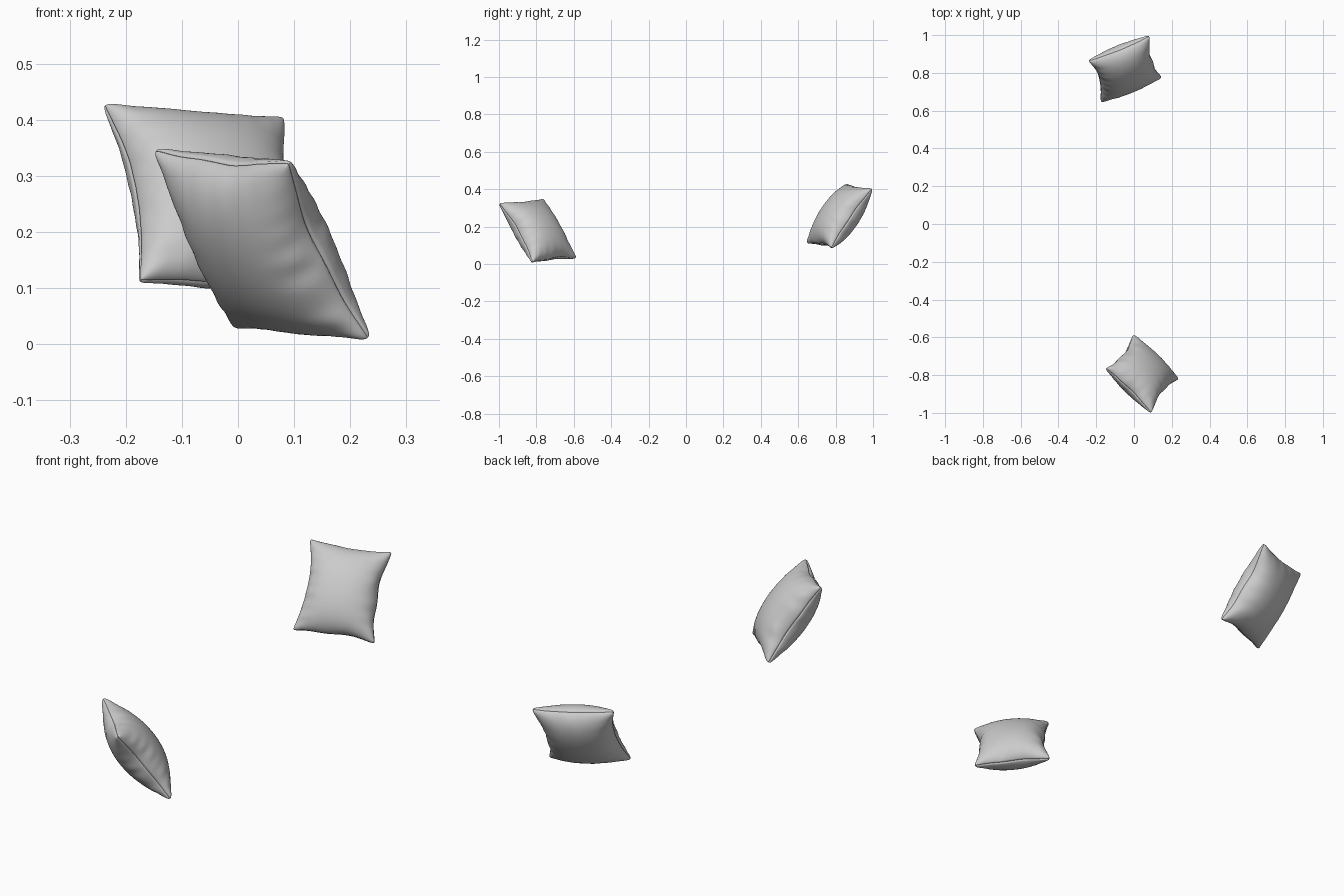
import bpy, bmesh, math, random
from mathutils import Vector, Matrix

if "Cube" in bpy.data.objects:
    bpy.data.objects.remove(bpy.data.objects["Cube"])

N = 56            # grid resolution of each pillow face
HALF_T = 0.092    # half thickness


def smooth_noise(rng, lo, hi, count):
    """Sum of random sines, used for puckers along a seam."""
    waves = [(rng.uniform(lo, hi), rng.uniform(0, 6.28)) for _ in range(count)]
    return lambda p: sum(math.sin(f * p + o) for f, o in waves) / count


def pillow(name, centre, along, down, width, height, seed):
    rng = random.Random(seed)
    # local frame: width axis, length axis, thickness axis
    u = Vector(along).normalized()
    v = Vector(down)
    v = (v - u * v.dot(u)).normalized()
    w = u.cross(v)
    frame = Matrix((u, v, w)).transposed()
    puckers = [[smooth_noise(rng, 9, 26, 4) for _ in range(4)] for _ in range(2)]
    sway = [smooth_noise(rng, 3, 8, 3) for _ in range(4)]

    bm = bmesh.new()
    for face, side in enumerate((1, -1)):
        rows = []
        for i in range(N + 1):
            row = []
            for j in range(N + 1):
                # cosine spacing packs vertices near the seam
                s = -math.cos(math.pi * i / N)
                t = -math.cos(math.pi * j / N)
                a, b = max(0, 1 - s * s), max(0, 1 - t * t)
                # seam edges pulled inward, leaving pointed corners
                x = s * width / 2 * (1 - 0.19 * b ** 0.8 * abs(s) ** 1.5)
                y = t * height / 2 * (1 - 0.10 * a ** 0.8 * abs(t) ** 1.5)
                es, et = abs(s) ** 10, abs(t) ** 10
                x += 0.006 * sway[0 if s < 0 else 1](t) * es * b
                y += 0.005 * sway[2 if t < 0 else 3](s) * et * a
                # blunt corner tips
                c = (abs(s) * abs(t)) ** 14
                x -= math.copysign(0.010 * c, s)
                y -= math.copysign(0.010 * c, t)
                # inflated lens with puckers fading away from the seam
                z = HALF_T * (a ** 0.52) * (b ** 0.52)
                z += 0.012 * (a * b) ** 0.25 * c ** 0.3
                ps = puckers[face][0 if s < 0 else 1](t)
                pt = puckers[face][2 if t < 0 else 3](s)
                z += 0.016 * ps * a ** 0.5 * abs(s) ** 5 * b
                z += 0.008 * pt * b ** 0.5 * abs(t) ** 6 * a
                # narrow seam groove
                if i in (0, N):
                    x -= math.copysign(0.004 * b ** 0.3, s)
                if j in (0, N):
                    y -= math.copysign(0.004 * a ** 0.3, t)
                if i in (0, N) or j in (0, N):
                    z = 0
                p = frame @ Vector((x, y, max(z, 0) * side))
                row.append(bm.verts.new(p + Vector(centre)))
            rows.append(row)
        for i in range(N):
            for j in range(N):
                q = [rows[i][j], rows[i + 1][j], rows[i + 1][j + 1], rows[i][j + 1]]
                bm.faces.new(q if side > 0 else q[::-1])
    # sew the two faces together along the seam
    bmesh.ops.remove_doubles(bm, verts=bm.verts, dist=0.00005)
    bmesh.ops.recalc_face_normals(bm, faces=bm.faces)
    mesh = bpy.data.meshes.new(name)
    bm.to_mesh(mesh)
    bm.free()
    obj = bpy.data.objects.new(name, mesh)
    bpy.context.collection.objects.link(obj)
    bpy.ops.object.select_all(action='DESELECT')
    obj.select_set(True)
    bpy.context.view_layer.objects.active = obj
    bpy.ops.object.shade_smooth_by_angle(angle=math.radians(60))


# two tilted cushions
pillow("front_pillow", (0.043, -0.793, 0.178), (0.24, -0.235, -0.023),
       (0.155, 0.168, -0.318), 0.352, 0.402, 3)
pillow("back_pillow", (-0.047, 0.821, 0.257), (0.323, 0.132, -0.025),
       (0.062, -0.217, -0.314), 0.364, 0.402, 8)
